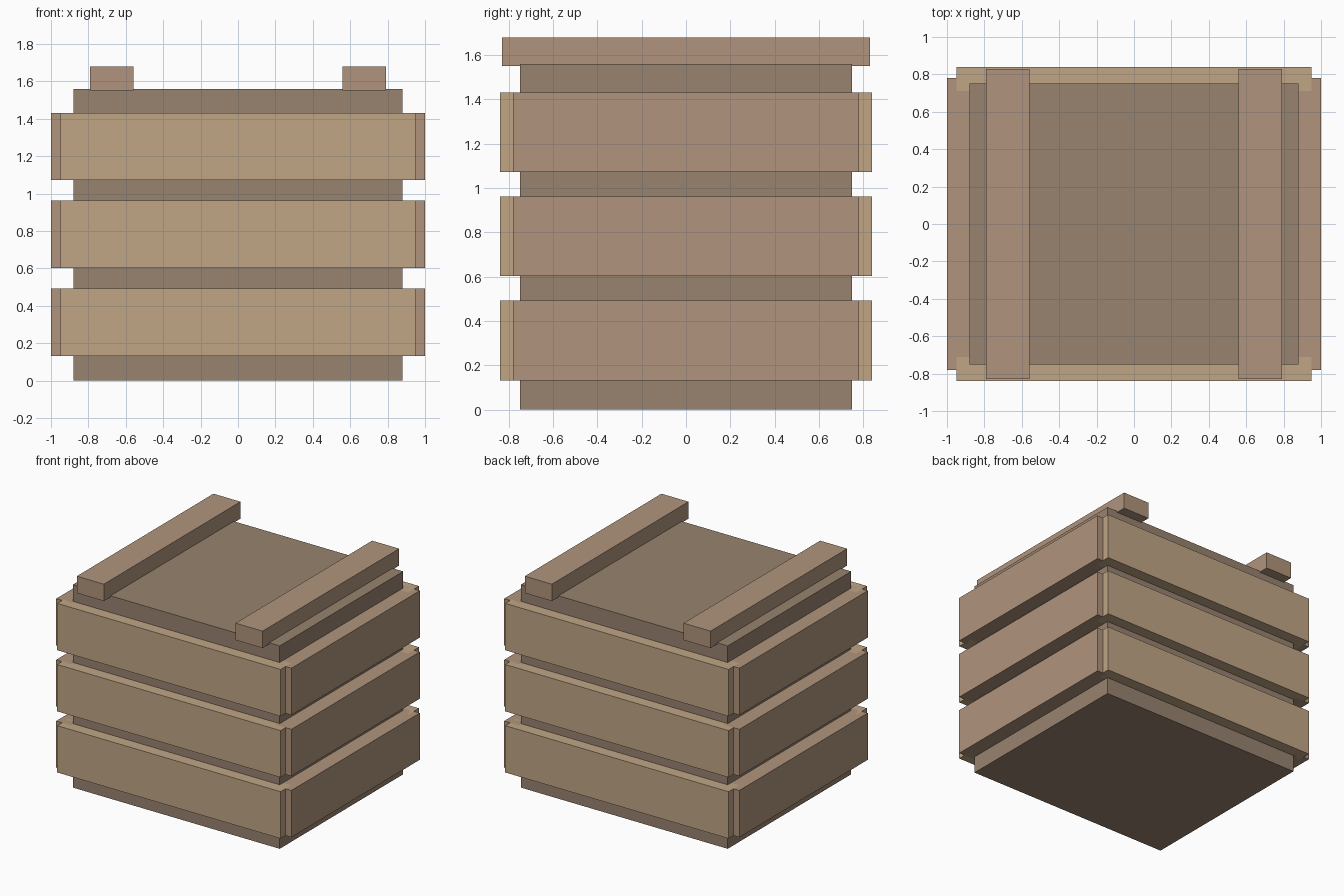
import bpy, bmesh
from mathutils import Matrix, Vector

if "Cube" in bpy.data.objects:
    bpy.data.objects.remove(bpy.data.objects["Cube"])


def material(name, rgb):
    m = bpy.data.materials.new(name)
    m.diffuse_color = (*rgb, 1)
    m.use_nodes = True
    m.node_tree.nodes["Principled BSDF"].inputs["Base Color"].default_value = m.diffuse_color
    return m


dark = material("dark_wood", (0.314, 0.227, 0.159))
tan = material("tan_wood", (0.53, 0.38, 0.24))
brown = material("brown_wood", (0.434, 0.296, 0.202))


def box(name, lo, hi, mat):
    lo, hi = Vector(lo), Vector(hi)
    bm = bmesh.new()
    bmesh.ops.create_cube(bm, size=1, matrix=Matrix.Translation((lo + hi) / 2)
                          @ Matrix.Diagonal((*(hi - lo), 1)))
    me = bpy.data.meshes.new(name)
    bm.to_mesh(me)
    bm.free()
    me.materials.append(mat)
    ob = bpy.data.objects.new(name, me)
    bpy.context.collection.objects.link(ob)


# Inner crate body
box("crate_body", (-0.88, -0.75, 0), (0.88, 0.75, 1.56), dark)

# Three rings of slats around the body
for i in range(3):
    z0 = 0.132 + 0.47 * i
    z1 = z0 + 0.36
    box(f"front_slat_{i + 1}", (-0.95, -0.84, z0), (0.95, -0.71, z1), tan)
    box(f"back_slat_{i + 1}", (-0.95, 0.71, z0), (0.95, 0.84, z1), tan)
    box(f"left_slat_{i + 1}", (-1, -0.78, z0), (-0.87, 0.78, z1), brown)
    box(f"right_slat_{i + 1}", (0.87, -0.78, z0), (1, 0.78, z1), brown)

# Two battens across the lid
box("left_lid_batten", (-0.79, -0.83, 1.55), (-0.56, 0.83, 1.68), brown)
box("right_lid_batten", (0.56, -0.83, 1.55), (0.79, 0.83, 1.68), brown)
